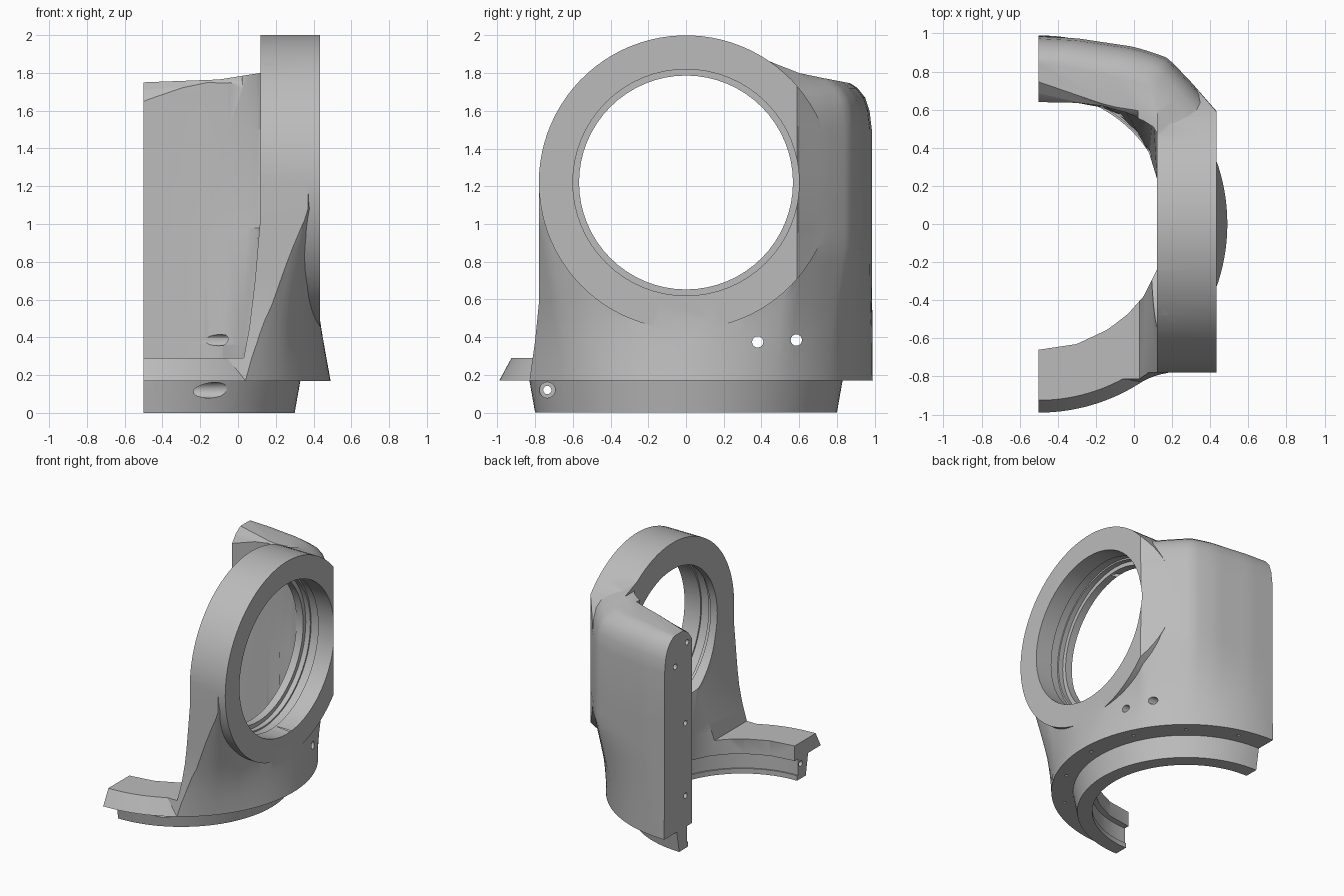
import bpy, bmesh
from math import sin, cos, atan2, hypot, pi, radians

cube = bpy.data.objects.get("Cube")
if cube:
    bpy.data.objects.remove(cube)

GREY = bpy.data.materials.new("plain grey")
GREY.use_nodes = True
COLOR = (0.5, 0.5, 0.5, 1)
GREY.diffuse_color = COLOR
GREY.node_tree.nodes["Principled BSDF"].inputs["Base Color"].default_value = COLOR

AXIS = -0.5        # x of the vertical shell axis
FACE = 0.433       # x of the flat ring face
BACK = 0.12        # x of the ring's rear face
RING_Z = 1.22
RING_R = 0.78


def skin(name, rings):
    """Solid skinned through matching closed rings of points, capped at both ends."""
    bm = bmesh.new()
    loops = [[bm.verts.new(p) for p in ring] for ring in rings]
    n = len(loops[0])
    for a, b in zip(loops, loops[1:]):
        for i in range(n):
            j = (i + 1) % n
            bm.faces.new((a[i], a[j], b[j], b[i]))
    bm.faces.new(loops[0])
    bm.faces.new(loops[-1])
    bmesh.ops.recalc_face_normals(bm, faces=bm.faces)
    mesh = bpy.data.meshes.new(name)
    bm.to_mesh(mesh)
    bm.free()
    mesh.materials.append(GREY)
    obj = bpy.data.objects.new(name, mesh)
    bpy.context.collection.objects.link(obj)
    return obj


def along_x(name, yz, x0, x1):
    return skin(name, [[(x, y, z) for y, z in yz] for x in (x0, x1)])


def along_y(name, xz, y0, y1):
    return skin(name, [[(x, y, z) for x, z in xz] for y in (y0, y1)])


def along_z(name, xy, z0, z1):
    return skin(name, [[(x, y, z) for x, y in xy] for z in (z0, z1)])


def circle(cx, cy, r, n=64):
    return [(cx + r * cos(2 * pi * i / n), cy + r * sin(2 * pi * i / n)) for i in range(n)]


def lathe(name, profile, a0, a1, n=48):
    angles = [radians(a0 + (a1 - a0) * i / n) for i in range(n + 1)]
    return skin(name, [[(AXIS + r * cos(a), r * sin(a), z) for r, z in profile] for a in angles])


def combine(obj, parts):
    """Apply a sequence of booleans, then drop the helpers."""
    for op, part in parts:
        mod = obj.modifiers.new(op, 'BOOLEAN')
        mod.operation, mod.object, mod.solver = op, part, 'EXACT'
        part.hide_render = True
    bpy.context.view_layer.update()
    graph = bpy.context.evaluated_depsgraph_get()
    mesh = bpy.data.meshes.new_from_object(obj.evaluated_get(graph))
    obj.modifiers.clear()
    obj.data = mesh
    for _, part in parts:
        bpy.data.objects.remove(part)


# Shell: round at the foot, blending upward into a squarer outline, rounded over at the top
outline = [(-.5, -.985), (-.3, -.975), (0, -.93), (.25, -.87), (.38, -.78), (.435, -.6),
           (.435, 0), (.435, .59), (.3, .745), (.18, .87), (.1, .9),
           (0, .93), (-.3, .975), (-.5, .985)]
polar = [(atan2(y, x - AXIS), hypot(x - AXIS, y)) for x, y in outline]


def outline_radius(a):
    for (a0, r0), (a1, r1) in zip(polar, polar[1:]):
        if a <= a1:
            # straight edge between neighbouring outline points
            return r0 * r1 * sin(a1 - a0) / (r0 * sin(a - a0) + r1 * sin(a1 - a))
    return polar[-1][1]


levels = [(z, 0) for z in (.17, .29, .4, .5, .6, .7, .8, .88, .97, 1.08, 1.5)]
levels += [(1.6, .012), (1.67, .035), (1.72, .075), (1.76, .135), (1.8, .23), (1.9, .4), (2.1, .6)]
rings = []
for z, inset in levels:
    limit = max(FACE, .49 - (z - .17) * .18)
    ring = []
    for i in range(73):
        a = -pi / 2 + pi * i / 72
        blend = .91 - .28 * max(sin(a), 0)
        t = min((z - .17) / blend, 1) ** 1.2
        foot = .99 - .05 * min((z - .17) / .33, 1) * cos(a) ** 2
        r = foot + (outline_radius(a) - foot) * t - inset
        ring.append((min(AXIS + r * cos(a), limit), r * sin(a), z))
    rings.append(ring)
body = skin("housing_body", rings)

# Side silhouette: ring arc running into the back wall
arc = [(RING_R * cos(radians(a)), RING_Z + RING_R * sin(radians(a))) for a in range(180, 62, -4)]
side = ([(-.84, .1), (-.83, .17), (-.8, .38), (-.78, .58)] + arc +
        [(.47, 1.855), (.6, 1.8), (.72, 1.775), (.84, 1.752), (1, 1.72), (1, .1)])

# Ring, trimmed at the rear corner to follow the shell
ring = along_x("ring", circle(0, RING_Z, RING_R, 90), BACK, FACE)
corner = [(FACE + .001, .588), (.3, .744), (.18, .868), (.18, 1.2), (.8, 1.2), (.8, .588)]
combine(ring, [('DIFFERENCE', along_z("corner_trim", corner, 0, 3))])

# Cavity: round at the foot, opening out behind the ring
front_side = [(BACK, -.24), (.05, -.38), (-.03, -.47), (-.13, -.55), (-.3, -.63),
              (-.5, -.66), (-1, -.66)]
start = [(-1, .64), (-.5, .64), (-.3, .636)]
low = start + [(-.17, .612), (-.08, .575), (.02, .48), (.08, .37), (BACK, .24)] + front_side
wide = start + [(-.17, .625), (-.05, .6), (.05, .58), (.1, .572), (BACK, .568)] + front_side
high = start + [(-.17, .62), (-.05, .585), (.05, .54), (.1, .51), (BACK, .48)] + front_side
cavity = skin("cavity", [[(x, y, z) for x, y in plan] for plan, z in
                         ((low, -1), (low, .36), (wide, .98), (wide, 1.5), (high, 1.8), (high, 3))])

# Open front: only a gusset remains between flange and ring
gusset = [(-1, .29), (.03, .29), (.06, .45), (.09, .7), (BACK, 1.05), (BACK, 3), (-1, 3)]
wall_top = [(-1, 1.74), (-.5, 1.75), (-.1, 1.765), (BACK, 1.8), (BACK, 3), (-1, 3)]

# Bevel on the inner top edge of the wall, fading toward the ring
bevel = [[(-.52, y, z) for y, z in ((.55, 1.62), (.645, 1.65), (.69, 1.71), (.77, 1.76), (.77, 1.9), (.55, 1.9))],
         [(.02, y, z) for y, z in ((.45, 1.66), (.55, 1.69), (.57, 1.75), (.6, 1.79), (.6, 1.9), (.45, 1.9))]]

parts = [
    ('INTERSECT', along_x("side_shape", side, AXIS, .6)),
    ('UNION', ring),
    ('DIFFERENCE', cavity),
    ('DIFFERENCE', along_y("front_opening", gusset, -2, 0)),
    ('DIFFERENCE', along_y("wall_top_cut", wall_top, 0, 2)),
    ('DIFFERENCE', skin("wall_top_bevel", bevel)),
    ('UNION', lathe("front_flange", [(.7, .17), (.99, .17), (.925, .29), (.66, .29)], -90, -50)),
    ('UNION', lathe("base_ring", [(.69, 0), (.8, 0), (.83, .17), (.83, .21), (.7, .21),
                                  (.7, .04), (.69, .04)], -90, 90)),
    ('DIFFERENCE', along_x("bore", circle(0, RING_Z, .567), .08, 1)),
    ('DIFFERENCE', along_x("counterbore", circle(0, RING_Z, .6), .18, 1)),
    ('DIFFERENCE', along_x("bore_groove", circle(0, RING_Z, .612), .22, .29)),
]

# Screw holes through the skirt and the base ring
for y, z, r in ((.38, .375, .03), (.585, .385, .03), (-.735, .12, .022)):
    parts.append(('DIFFERENCE', along_x("through_hole", circle(y, z, r, 16), -1, 1)))
parts.append(('DIFFERENCE', along_x("screw_seat", circle(-.735, .12, .042, 16), -.25, 1)))

# Pin holes in the cut face of the back wall
for y, z in ((.7, 1.64), (.85, 1.5), (.72, 1.0), (.72, .42)):
    parts.append(('DIFFERENCE', along_x("pin_hole", circle(y, z, .022, 12), -1, -.42)))

# Small holes under the flange
for a in range(-75, 76, 25):
    cx, cy = AXIS + .91 * cos(radians(a)), .91 * sin(radians(a))
    parts.append(('DIFFERENCE', along_z("flange_hole", circle(cx, cy, .014, 10), .1, .22)))

combine(body, parts)
body.data.shade_smooth()
body.data.set_sharp_from_angle(angle=radians(28))
